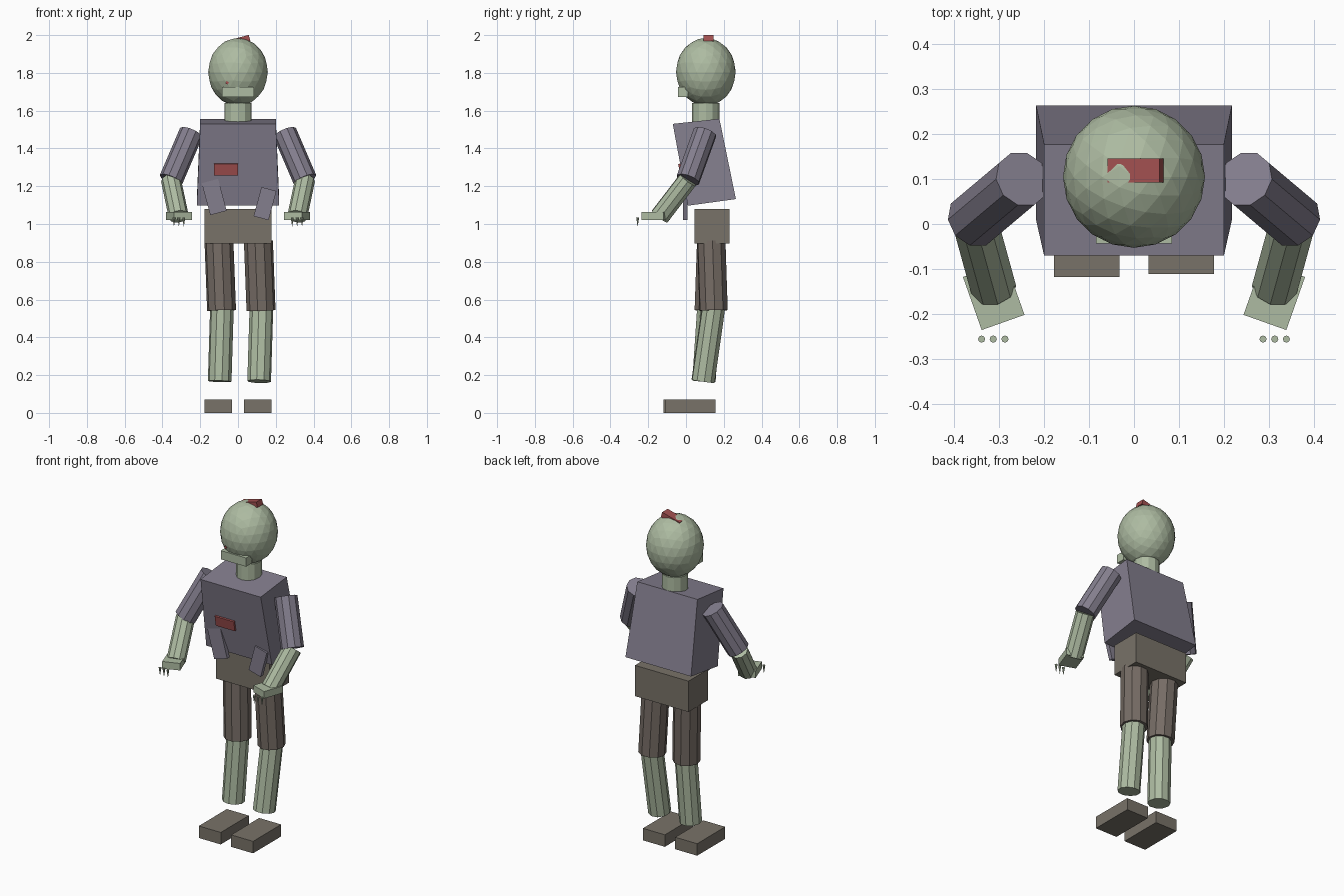
import bpy, bmesh, math
from mathutils import Matrix, Vector

if "Cube" in bpy.data.objects:
    bpy.data.objects.remove(bpy.data.objects["Cube"])


def material(name, rgb):
    m = bpy.data.materials.new(name)
    m.use_nodes = True
    m.diffuse_color = (*rgb, 1)
    m.node_tree.nodes["Principled BSDF"].inputs["Base Color"].default_value = (*rgb, 1)
    return m


SKIN = material("pale_green_skin", (0.42, 0.50, 0.36))
SHIRT = material("purple_grey_cloth", (0.23, 0.21, 0.27))
SHORTS = material("brown_cloth", (0.18, 0.15, 0.13))
LEATHER = material("olive_brown", (0.19, 0.17, 0.14))
WOUND = material("dull_red", (0.36, 0.08, 0.08))


def finish(name, bm, mat):
    bmesh.ops.recalc_face_normals(bm, faces=bm.faces)
    mesh = bpy.data.meshes.new(name)
    bm.to_mesh(mesh)
    bm.free()
    mesh.materials.append(mat)
    ob = bpy.data.objects.new(name, mesh)
    bpy.context.collection.objects.link(ob)
    return ob


def box(name, centre, size, mat, axis="Z", angle=0):
    bm = bmesh.new()
    turn = Matrix.Rotation(math.radians(angle), 4, axis)
    bmesh.ops.create_cube(bm, size=1, matrix=Matrix.Translation(centre) @ turn @ Matrix.Diagonal((*size, 1)))
    return finish(name, bm, mat)


def limb(name, a, b, r, mat, sides=10, r_end=None):
    """Straight faceted cylinder or cone from a to b."""
    a, b = Vector(a), Vector(b)
    d = b - a
    bm = bmesh.new()
    bmesh.ops.create_cone(
        bm, cap_ends=True, segments=sides, radius1=r, radius2=r if r_end is None else r_end, depth=d.length,
        matrix=Matrix.Translation((a + b) / 2) @ d.to_track_quat("Z", "Y").to_matrix().to_4x4())
    return finish(name, bm, mat)


# Head, neck and jaw
bm = bmesh.new()
bmesh.ops.create_icosphere(bm, subdivisions=3, radius=1,
                           matrix=Matrix.Translation((0, 0.105, 1.805)) @ Matrix.Diagonal((0.158, 0.158, 0.18, 1)))
finish("head", bm, SKIN)
limb("neck", (0, 0.105, 1.53), (0, 0.105, 1.64), 0.072, SKIN, 12)
box("jaw", (0, -0.016, 1.698), (0.168, 0.054, 0.052), SKIN)

# Wounds on scalp, cheek and chest
box("scalp_wound", (0.003, 0.119, 1.97), (0.12, 0.053, 0.032), WOUND, "Y", -15)
box("cheek_wound", (-0.058, -0.03, 1.748), (0.014, 0.014, 0.014), WOUND, "Y", 30)
box("chest_wound", (-0.063, -0.025, 1.289), (0.127, 0.022, 0.062), WOUND, "X", 10.4)

# Leaning, slightly flared torso: half width, front and back edge of each end
bm = bmesh.new()
rings = []
for w, front, back in ((0.218, (0.01, 1.097), (0.264, 1.132)), (0.2, (-0.07, 1.53), (0.177, 1.557))):
    rings.append([bm.verts.new(p) for p in ((-w, *front), (w, *front), (w, *back), (-w, *back))])
low, top = rings
bm.faces.new(low)
bm.faces.new(top)
for i in range(4):
    j = (i + 1) % 4
    bm.faces.new((low[i], low[j], top[j], top[i]))
finish("torso", bm, SHIRT)

# Torn shirt flaps and pelvis
box("right_shirt_flap", (-0.126, -0.005, 1.143), (0.09, 0.024, 0.175), SHIRT, "Y", -15)
box("left_shirt_flap", (0.143, -0.005, 1.108), (0.082, 0.024, 0.16), SHIRT, "Y", 15)
box("pelvis", (0, 0.138, 0.988), (0.356, 0.185, 0.185), LEATHER)

# Arms, mirrored
for side, s in (("right", -1), ("left", 1)):
    elbow = (s * 0.355, 0.01, 1.234)
    limb(side + "_upper_arm", (s * 0.248, 0.1, 1.483), elbow, 0.064, SHIRT)
    limb(side + "_forearm", elbow, (s * 0.314, -0.139, 1.04), 0.053, SKIN)
    box(side + "_hand", (s * 0.312, -0.16, 1.042), (0.101, 0.125, 0.042), SKIN, "Z", -s * 19.5)
    for i in range(3):
        x = s * (0.287 + i * 0.026)
        limb(f"{side}_claw_{i + 1}", (x, -0.256, 1.035), (x, -0.256, 0.985), 0.008, SKIN, 8, 0)

# Legs in a slight stride: hip x, knee y, ankle y, foot centre y
for side, x, knee, ankle, foot in (("right", -0.101, 0.121, 0.095, 0.015), ("left", 0.108, 0.146, 0.09, 0.022)):
    limb(side + "_thigh", (x, 0.134, 0.91), (x + 0.014, knee, 0.542), 0.077, SHORTS)
    limb(side + "_shin", (x + 0.016, knee, 0.56), (x + 0.004, ankle, 0.167), 0.063, SKIN)
    box(side + "_shoe", (math.copysign(0.105, x), foot, 0.036), (0.146, 0.266, 0.072), LEATHER)
